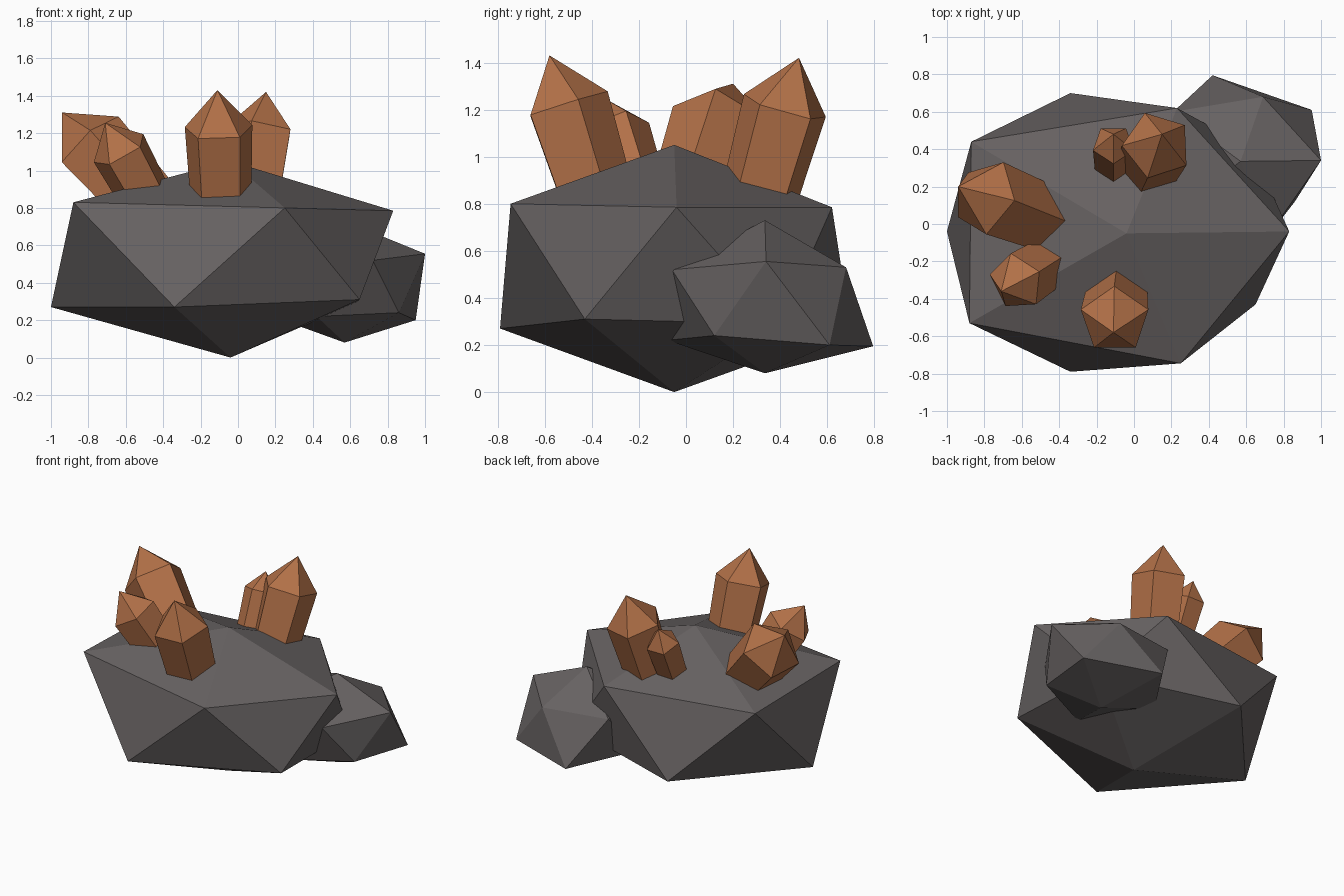
import bpy
import bmesh
from math import cos, sin, tau
from mathutils import Vector

cube = bpy.data.objects.get("Cube")
if cube:
    bpy.data.objects.remove(cube, do_unlink=True)


def make_material(name, rgb):
    mat = bpy.data.materials.new(name)
    mat.use_nodes = True
    colour = (*rgb, 1.0)
    mat.diffuse_color = colour
    bsdf = mat.node_tree.nodes["Principled BSDF"]
    bsdf.inputs["Base Color"].default_value = colour
    bsdf.inputs["Roughness"].default_value = 0.9
    return mat


stone = make_material("dark_grey_stone", (0.135, 0.122, 0.122))
copper = make_material("copper_orange", (0.45, 0.165, 0.065))


def finish(name, bm, mat):
    bmesh.ops.recalc_face_normals(bm, faces=bm.faces)
    mesh = bpy.data.meshes.new(name)
    bm.to_mesh(mesh)
    bm.free()
    mesh.materials.append(mat)
    obj = bpy.data.objects.new(name, mesh)
    bpy.context.scene.collection.objects.link(obj)
    return obj


def rock(name, bottom, lower_ring, upper_ring, top):
    """Twenty-sided boulder: two poles and two staggered rings of five."""
    bm = bmesh.new()
    for point in (bottom, *lower_ring, *upper_ring, top):
        bm.verts.new(point)
    bmesh.ops.convex_hull(bm, input=bm.verts)
    return finish(name, bm, stone)


def crystal(name, apex, lean, corner, radius, tip, length):
    """Five-sided leaning prism with a pointed tip; corner aims one edge."""
    apex, axis, corner = Vector(apex), Vector(lean).normalized(), Vector(corner)
    u = (corner - axis * corner.dot(axis)).normalized()
    v = axis.cross(u)
    bm = bmesh.new()

    def ring(down, r):
        centre = apex - axis * down
        return [bm.verts.new(centre + (u * cos(tau * i / 5) + v * sin(tau * i / 5)) * r)
                for i in range(5)]

    base = ring(length, radius * 0.87)
    shoulder = ring(tip, radius)
    point = bm.verts.new(apex)
    bm.faces.new(base)
    for i in range(5):
        j = (i + 1) % 5
        bm.faces.new((base[i], base[j], shoulder[j], shoulder[i]))
        bm.faces.new((shoulder[i], shoulder[j], point))
    return finish(name, bm, copper)


# Boulders
rock("large_rock", (-0.04, -0.05, 0),
     [(-1, -0.04, 0.27), (-0.34, -0.79, 0.27), (0.65, -0.43, 0.31),
      (0.63, 0.4, 0.29), (-0.34, 0.7, 0.27)],
     [(-0.88, -0.53, 0.83), (0.25, -0.745, 0.8), (0.83, -0.04, 0.785),
      (0.23, 0.62, 0.785), (-0.87, 0.44, 0.81)],
     (-0.04, -0.05, 1.05))
rock("small_rock", (0.57, 0.335, 0.08),
     [(0.1, 0.33, 0.25), (0.42, -0.08, 0.22), (0.86, 0.12, 0.24),
      (0.95, 0.61, 0.2), (0.42, 0.795, 0.195)],
     [(0.25, 0.1, 0.55), (0.72, -0.06, 0.52), (1, 0.34, 0.555),
      (0.69, 0.68, 0.53), (0.21, 0.6, 0.54)],
     (0.57, 0.335, 0.73))

# Crystals
crystal("front_crystal", (-0.11, -0.58, 1.43), (-0.03, -0.3, 0.95),
        (0, 1, 0), 0.19, 0.22, 0.75)
crystal("back_crystal", (0.15, 0.48, 1.42), (0.12, 0.27, 0.95),
        (-0.31, 0.95, 0), 0.19, 0.22, 0.75)
crystal("small_back_crystal", (-0.11, 0.48, 1.24), (0, 0.41, 0.91),
        (0, -1, 0), 0.115, 0.13, 0.5)
crystal("side_crystal", (-0.94, 0.2, 1.31), (-0.65, 0.25, 0.72),
        (0.16, -0.02, 0.135), 0.21, 0.23, 0.8)
crystal("front_side_crystal", (-0.71, -0.36, 1.255), (-0.45, -0.28, 0.82),
        (0.13, 0.06, 0.07), 0.16, 0.175, 0.6)
